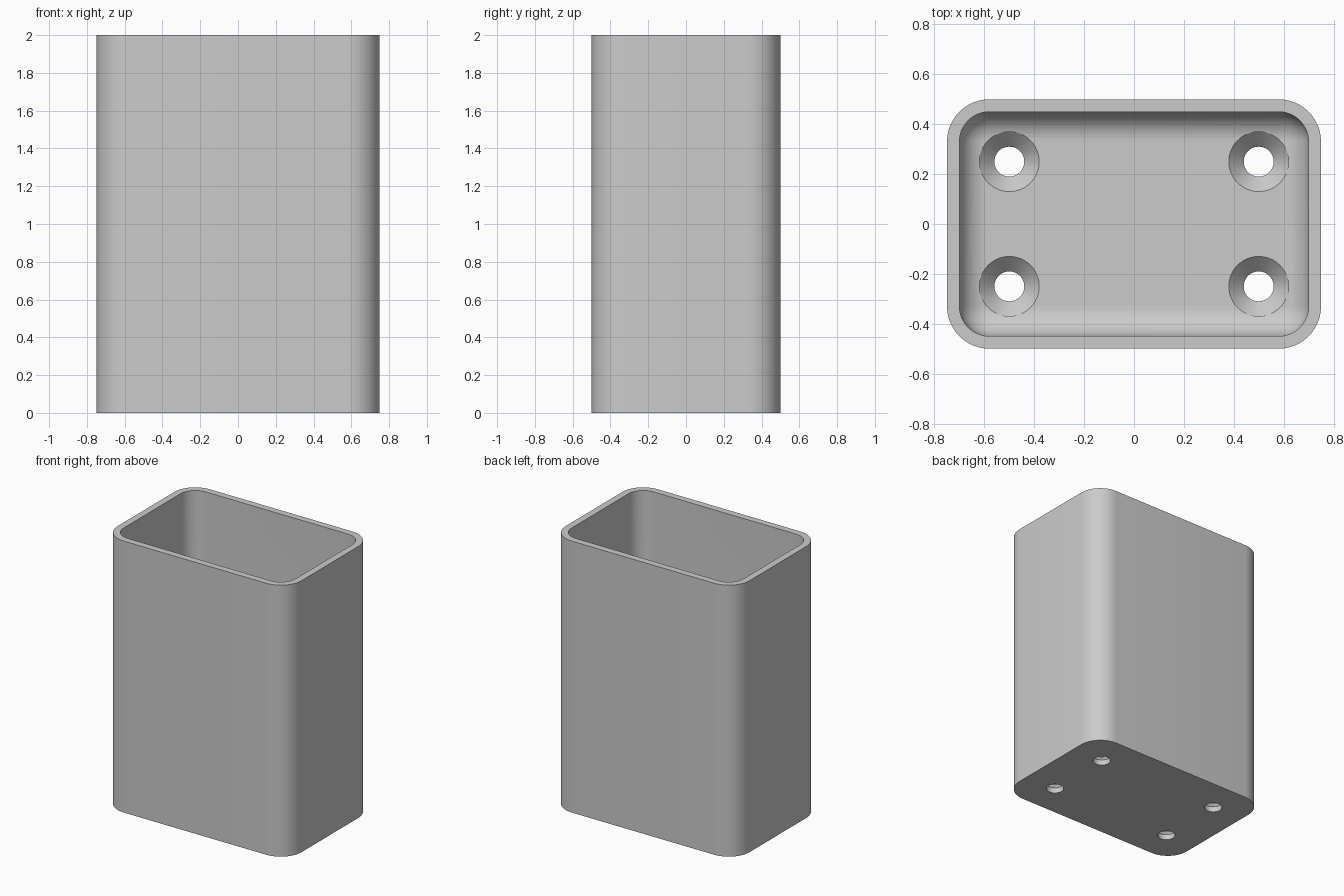
import bpy, bmesh, math

if "Cube" in bpy.data.objects:
    bpy.data.objects.remove(bpy.data.objects["Cube"])

HALF_X, HALF_Y, HEIGHT = 0.75, 0.5, 2.0
CORNER, WALL, FLOOR, FILLET = 0.17, 0.05, 0.1, 0.118
SEGMENTS = 12

grey = bpy.data.materials.new("plain_grey")
grey.use_nodes = True
colour = (0.6, 0.6, 0.6, 1)
grey.diffuse_color = colour
grey.node_tree.nodes["Principled BSDF"].inputs["Base Color"].default_value = colour


def make_object(name, bm):
    bmesh.ops.recalc_face_normals(bm, faces=bm.faces)
    mesh = bpy.data.meshes.new(name)
    bm.to_mesh(mesh)
    bm.free()
    mesh.materials.append(grey)
    obj = bpy.data.objects.new(name, mesh)
    bpy.context.collection.objects.link(obj)
    return obj


def loft(bm, rings):
    """Skin a stack of closed point rings and cap both ends."""
    rows = [[bm.verts.new(p) for p in ring] for ring in rings]
    n = len(rows[0])
    for a, b in zip(rows, rows[1:]):
        for i in range(n):
            j = (i + 1) % n
            bm.faces.new((a[i], a[j], b[j], b[i]))
    bm.faces.new(rows[0])
    bm.faces.new(rows[-1])


def rounded_ring(inset, z):
    """Rounded rectangle, moved inwards from the outer wall."""
    points = []
    for quarter, (sx, sy) in enumerate([(1, 1), (-1, 1), (-1, -1), (1, -1)]):
        for k in range(SEGMENTS + 1):
            a = (quarter + k / SEGMENTS) * math.pi / 2
            r = CORNER - inset
            points.append((sx * (HALF_X - CORNER) + r * math.cos(a),
                           sy * (HALF_Y - CORNER) + r * math.sin(a), z))
    return points


def circle_ring(x, y, r, z, n=48):
    return [(x + r * math.cos(2 * math.pi * i / n),
             y + r * math.sin(2 * math.pi * i / n), z) for i in range(n)]


# Open container: outer wall, rim, inner wall and filleted floor
rings = [rounded_ring(0, 0), rounded_ring(0, HEIGHT), rounded_ring(WALL, HEIGHT)]
for k in range(SEGMENTS + 1):
    a = k / SEGMENTS * math.pi / 2
    rings.append(rounded_ring(WALL + FILLET * (1 - math.cos(a)),
                              FLOOR + FILLET * (1 - math.sin(a))))
bm = bmesh.new()
loft(bm, rings)
container = make_object("container", bm)

# Four countersunk screw holes
bm = bmesh.new()
for x in (-0.5, 0.5):
    for y in (-0.25, 0.25):
        profile = [(0.06, -0.1), (0.06, 0.04), (0.12, FLOOR), (0.12, 0.3)]
        loft(bm, [circle_ring(x, y, r, z) for r, z in profile])
cutter = make_object("screw_hole_cutter", bm)
cutter.hide_render = True

cut = container.modifiers.new("screw_holes", "BOOLEAN")
cut.operation = "DIFFERENCE"
cut.solver = "EXACT"
cut.object = cutter
bpy.ops.object.select_all(action="DESELECT")
bpy.context.view_layer.objects.active = container
container.select_set(True)
bpy.ops.object.modifier_apply(modifier=cut.name)
bpy.data.objects.remove(cutter)
bpy.ops.object.shade_smooth_by_angle(angle=math.radians(30))
